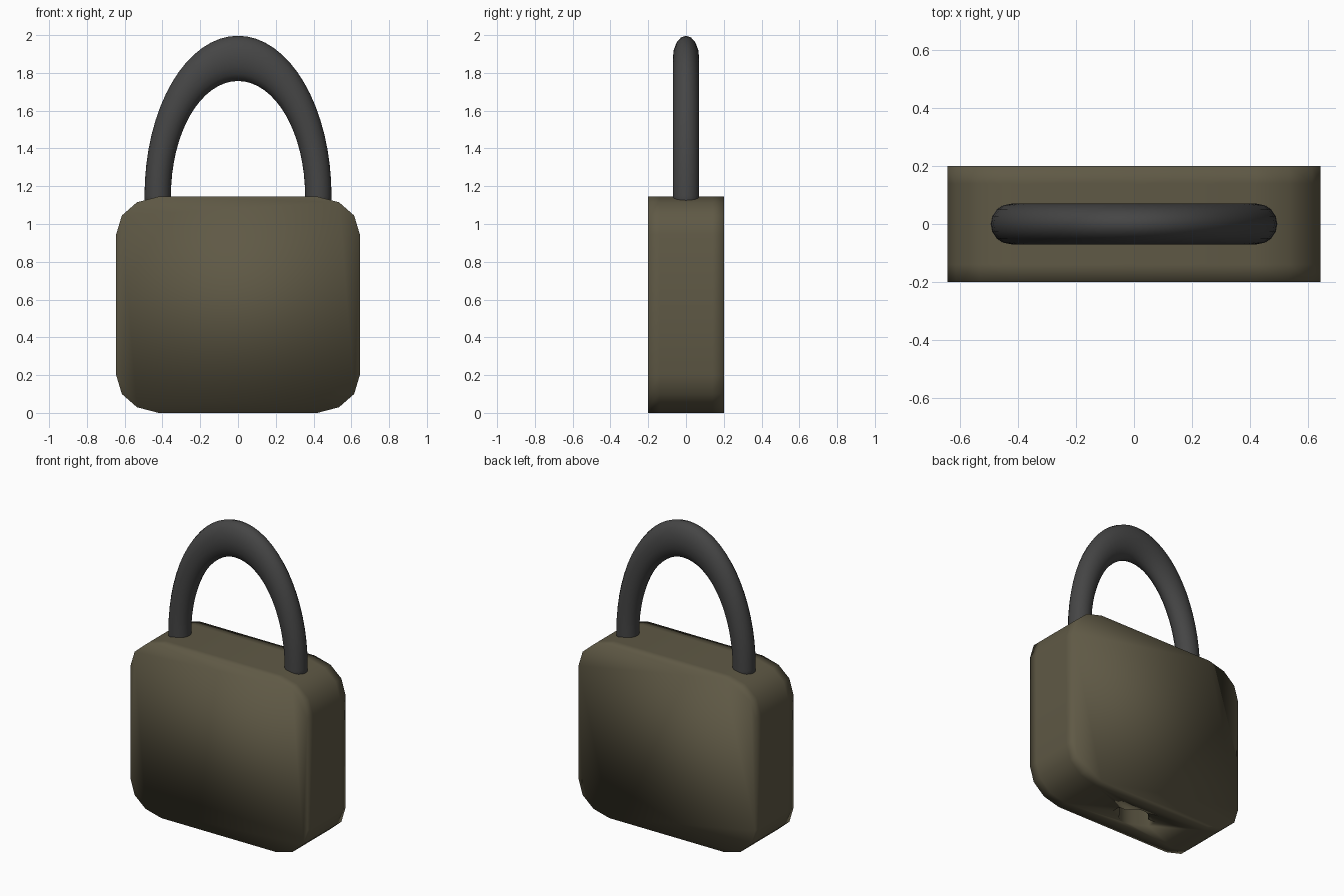
import bpy, bmesh, math

if "Cube" in bpy.data.objects:
    bpy.data.objects.remove(bpy.data.objects["Cube"])


def material(name, rgb):
    m = bpy.data.materials.new(name)
    m.diffuse_color = (*rgb, 1)
    m.use_nodes = True
    m.node_tree.nodes["Principled BSDF"].inputs["Base Color"].default_value = m.diffuse_color
    return m


def finish(name, bm, mat=None):
    bmesh.ops.recalc_face_normals(bm, faces=bm.faces)
    me = bpy.data.meshes.new(name)
    bm.to_mesh(me)
    bm.free()
    for p in me.polygons:
        p.use_smooth = True
    ob = bpy.data.objects.new(name, me)
    bpy.context.collection.objects.link(ob)
    if mat:
        me.materials.append(mat)
    return ob


def loft(name, rings, mat=None):
    """Skin equal-length closed rings and cap both ends."""
    bm = bmesh.new()
    vs = [[bm.verts.new(p) for p in r] for r in rings]
    n = len(rings[0])
    for a, b in zip(vs, vs[1:]):
        for i in range(n):
            j = (i + 1) % n
            bm.faces.new((a[i], a[j], b[j], b[i]))
    bm.faces.new(vs[0])
    bm.faces.new(vs[-1])
    return finish(name, bm, mat)


brown = material("brown_metal", (0.115, 0.1, 0.06))
dark = material("dark_steel", (0.06, 0.06, 0.06))

# Body: rounded-corner outline, mirrored and run front to back
H = 1.145
quarter = [(0.42, 0), (0.535, 0.03), (0.615, 0.1), (0.645, 0.2)]
right = quarter + [(x, H - z) for x, z in reversed(quarter)]
outline = right + [(-x, z) for x, z in reversed(right)]
body = loft("lock_body", [[(x, y, z) for x, z in outline]
                          for y in (-0.2, -0.14, 0.14, 0.2)], brown)

# Keyhole in the underside: round barrel with a slot across it
R, S, W = 0.09, 0.03, 0.14
a0 = math.asin(S / R)
arc = [a0 + (math.pi - 2 * a0) * i / 10 for i in range(11)]
half = [(W, S)] + [(R * math.cos(a), R * math.sin(a)) for a in arc] + [(-W, S)]
hole = half + [(-x, -y) for x, y in half]
cutter = loft("keyhole_cutter", [[(x, y, z) for x, y in hole] for z in (-0.1, 0.15)], brown)
cutter.hide_render = True
cutter.hide_set(True)
cut = body.modifiers.new("keyhole", "BOOLEAN")
cut.object = cutter
cut.operation = "DIFFERENCE"
cut.solver = "EXACT"

# Shackle: half a torus stretched upward, with short legs sunk into the body
MAJ, MIN, K, Z0, SIDES, STEPS = 0.425, 0.07, 1.71, 1.15, 16, 32


def shackle_ring(t, drop=0):
    ring = []
    for i in range(SIDES):
        a = math.tau * i / SIDES
        r = MAJ + MIN * math.cos(a)
        ring.append((r * math.cos(t), MIN * math.sin(a), Z0 + K * r * math.sin(t) - drop))
    return ring


rings = [shackle_ring(math.pi * i / STEPS) for i in range(STEPS + 1)]
loft("shackle", [shackle_ring(0, 0.1)] + rings + [shackle_ring(math.pi, 0.1)], dark)
